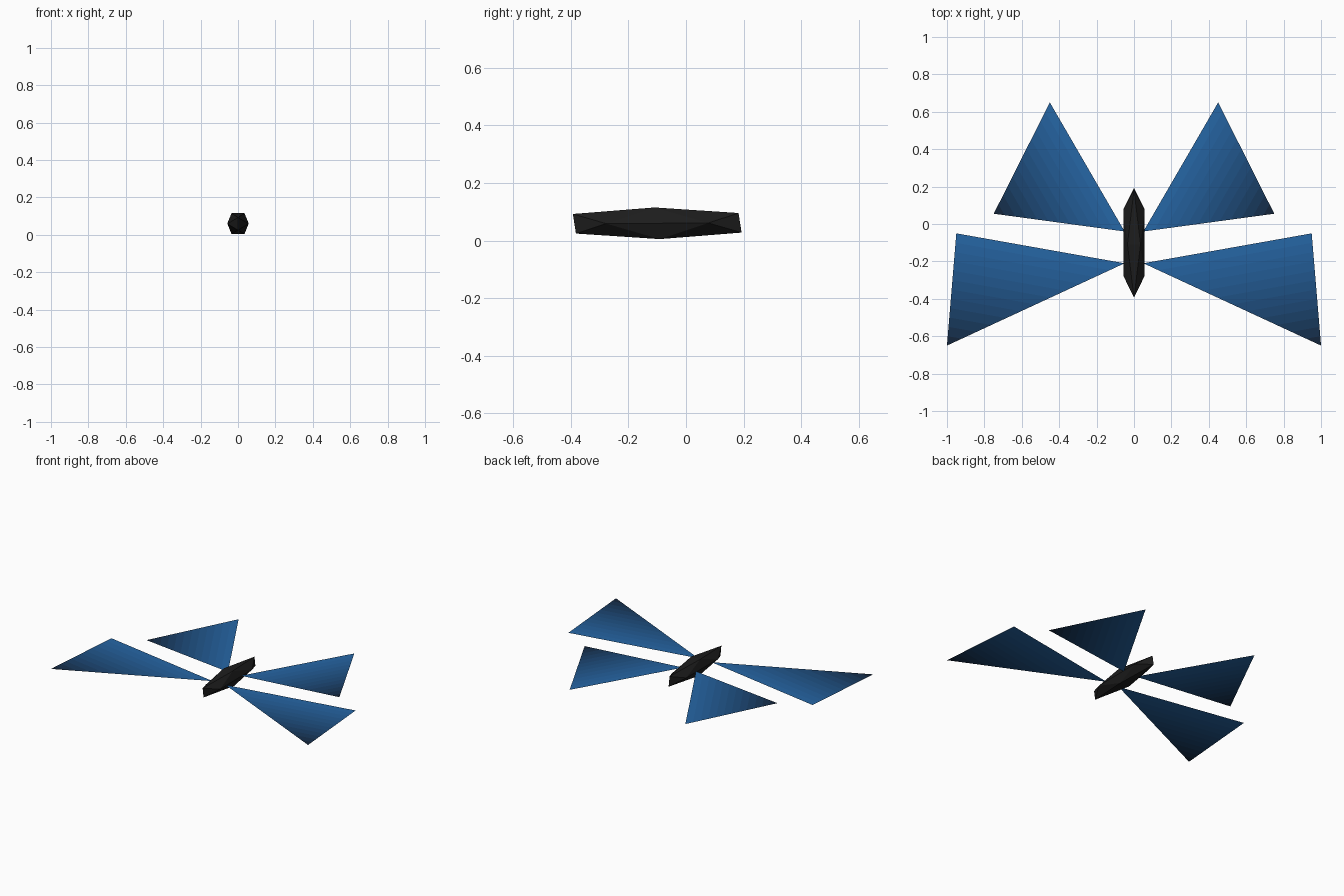
import bpy
import bmesh
from mathutils import Matrix, Vector

STRIPS = 12
WING_Z = 0.06
BLUE = Vector((0.02, 0.14, 0.40))
DARK = Vector((0.006, 0.013, 0.028))

cube = bpy.data.objects.get("Cube")
if cube:
    bpy.data.objects.remove(cube, do_unlink=True)


def make_material(name, color):
    mat = bpy.data.materials.new(name)
    mat.use_nodes = True
    rgba = (*color, 1.0)
    mat.diffuse_color = rgba
    shader = mat.node_tree.nodes["Principled BSDF"]
    shader.inputs["Base Color"].default_value = rgba
    shader.inputs["Roughness"].default_value = 0.8
    return mat


def make_object(name, bm, materials):
    mesh = bpy.data.meshes.new(name)
    bm.to_mesh(mesh)
    bm.free()
    for mat in materials:
        mesh.materials.append(mat)
    obj = bpy.data.objects.new(name, mesh)
    bpy.context.collection.objects.link(obj)
    return obj


# Body: a slightly tilted icosahedron, stretched along y
def make_body():
    phi = (1 + 5 ** 0.5) / 2
    bm = bmesh.new()
    for a in (-1, 1):
        for b in (-phi, phi):
            for co in ((0, b, a), (b, a, 0), (a, 0, b)):
                bm.verts.new(co)
    bmesh.ops.convex_hull(bm, input=bm.verts)
    bmesh.ops.recalc_face_normals(bm, faces=bm.faces)
    place = (Matrix.Translation((0, -0.10, 0.06))
             @ Matrix.Diagonal((0.035, 0.178, 0.034, 1))
             @ Matrix.Rotation(0.03, 4, "X"))
    bm.transform(place)
    return make_object("body", bm, [make_material("body_black", (0.012, 0.012, 0.012))])


# Wings: flat triangles fading from a blue edge to a dark corner, mirrored
def make_wings(name, root, tip, dark_corner, materials):
    root, tip, corner = (Vector((*p, WING_Z)) for p in (root, tip, dark_corner))
    bm = bmesh.new()
    rows = [[bm.verts.new(p.lerp(corner, i / STRIPS)) for p in (root, tip)]
            for i in range(STRIPS)]
    rows.append([bm.verts.new(corner)])
    for i in range(STRIPS):
        face = bm.faces.new(rows[i] + rows[i + 1][::-1])
        face.material_index = i
        face.normal_update()
        if face.normal.z < 0:
            face.normal_flip()
    wings = make_object(name, bm, materials)
    mirror = wings.modifiers.new("Mirror", "MIRROR")
    mirror.use_mirror_merge = False
    return wings


fade = [make_material(f"wing_blue_{i}", BLUE.lerp(DARK, (i + 0.5) / STRIPS))
        for i in range(STRIPS)]

make_body()
make_wings("front_wings", (0.05, -0.21), (0.95, -0.05), (1.0, -0.65), fade)
make_wings("rear_wings", (0.05, -0.04), (0.45, 0.65), (0.75, 0.055), fade)
